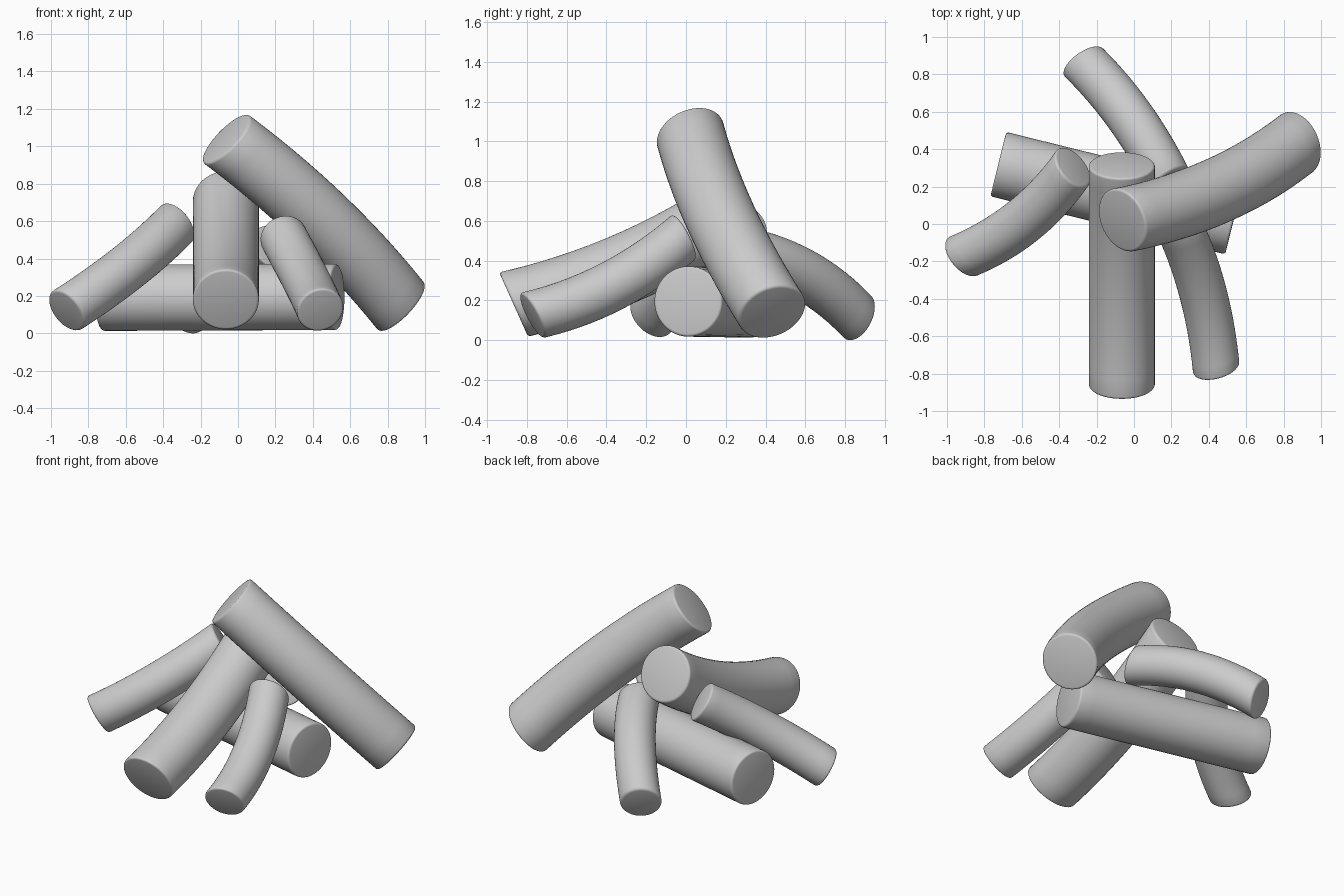
import bpy, bmesh, math
from mathutils import Vector

if "Cube" in bpy.data.objects:
    bpy.data.objects.remove(bpy.data.objects["Cube"])

SIDES, RINGS, RIM = 48, 14, 0.014


def log(name, start, end, radius, bow):
    """Round log from start to end, its middle pushed sideways by bow."""
    a, b, bow = Vector(start), Vector(end), Vector(bow)
    axis = b - a
    length = axis.length
    d = axis.normalized()
    u = d.orthogonal().normalized()
    v = d.cross(u)
    # distance along the log and radius of each ring, rounded rim at both ends
    rim = [(RIM * (1 - math.cos(k * math.pi / 6)),
            radius - RIM * (1 - math.sin(k * math.pi / 6))) for k in range(4)]
    rings = rim[:]
    rings += [(RIM + (length - 2 * RIM) * i / RINGS, radius) for i in range(1, RINGS)]
    rings += [(length - s, r) for s, r in reversed(rim)]

    bm = bmesh.new()
    loops = []
    for s, r in rings:
        t = s / length
        c = a + d * s + bow * 4 * t * (1 - t)
        loops.append([bm.verts.new(c + r * (u * math.cos(w) + v * math.sin(w)))
                      for w in (2 * math.pi * k / SIDES for k in range(SIDES))])
    for lo, hi in zip(loops, loops[1:]):
        for k in range(SIDES):
            n = (k + 1) % SIDES
            bm.faces.new((lo[k], lo[n], hi[n], hi[k]))
    bm.faces.new(loops[0][::-1])
    bm.faces.new(loops[-1])
    mesh = bpy.data.meshes.new(name)
    bm.to_mesh(mesh)
    bm.free()
    ob = bpy.data.objects.new(name, mesh)
    bpy.context.collection.objects.link(ob)
    bpy.ops.object.select_all(action='DESELECT')
    ob.select_set(True)
    bpy.context.view_layer.objects.active = ob
    bpy.ops.object.shade_smooth_by_angle(angle=math.radians(40))


# log lying on the ground
log("ground_log", (-0.725, 0.32, 0.19), (0.53, 0.01, 0.195), 0.177, (0, 0, 0))
# thick logs leaning on the pile
log("front_log", (-0.065, -0.867, 0.18), (-0.065, 0.315, 0.71), 0.177, (0, 0.025, -0.06))
log("top_log", (0.875, 0.435, 0.14), (-0.065, 0.02, 1.04), 0.177, (0.04, -0.05, 0.02))
# thinner leaning logs
log("left_log", (-0.92, -0.175, 0.12), (-0.325, 0.305, 0.59), 0.128, (0.035, -0.045, 0))
log("front_right_log", (0.44, -0.775, 0.125), (0.24, -0.01, 0.52), 0.127, (0.03, 0.02, -0.05))
log("back_log", (-0.275, 0.87, 0.11), (0.19, 0.22, 0.46), 0.127, (0.02, 0.03, 0.055))
